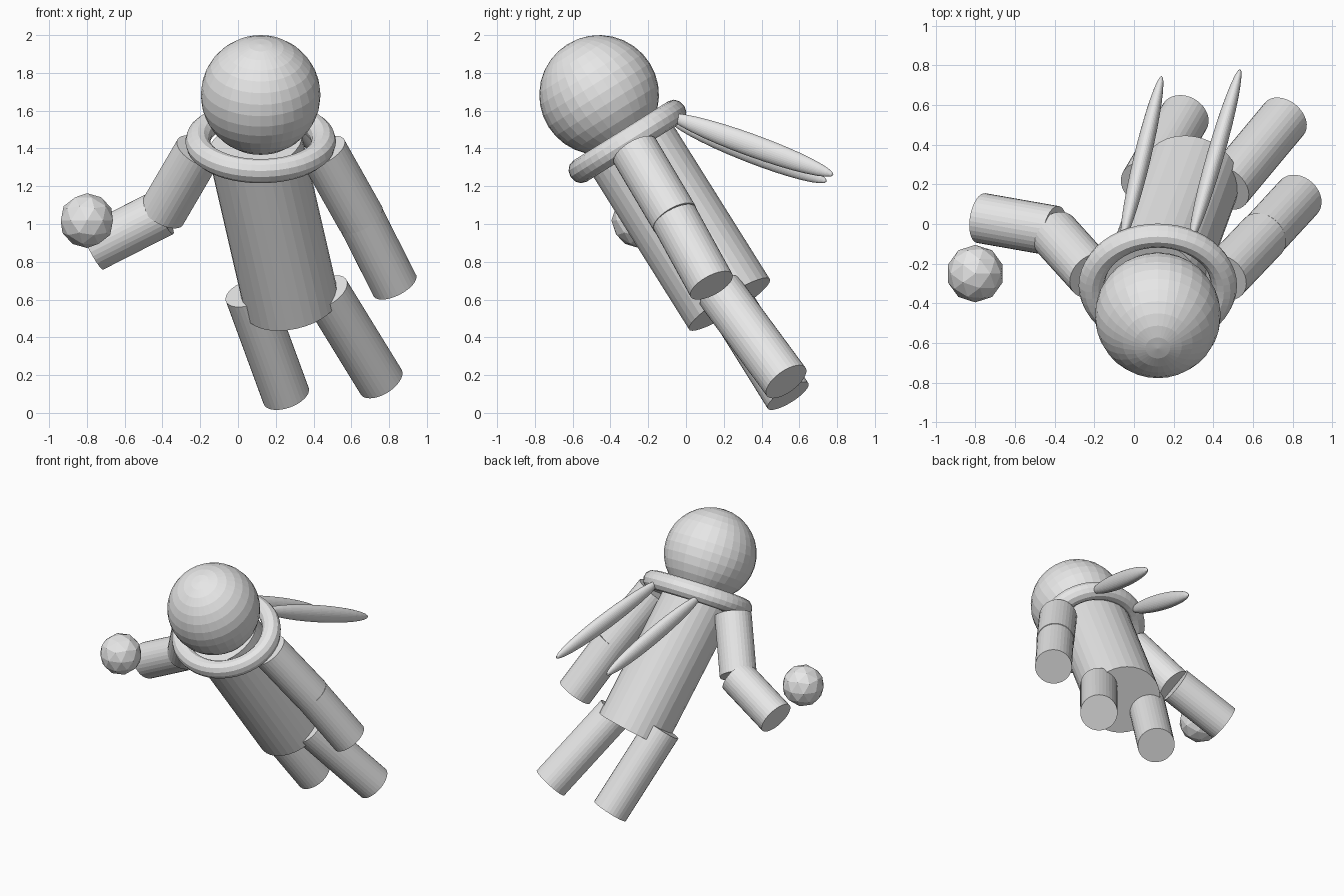
import bpy
import math
from mathutils import Vector, Matrix

cube = bpy.data.objects.get("Cube")
if cube:
    bpy.data.objects.remove(cube, do_unlink=True)

grey = bpy.data.materials.new("plain_grey")
grey.use_nodes = True
grey.diffuse_color = (0.8, 0.8, 0.8, 1)
grey.node_tree.nodes["Principled BSDF"].inputs["Base Color"].default_value = (0.8, 0.8, 0.8, 1)

TILT = math.radians(32)


def finish(name, matrix):
    """Name, place and colour the primitive just added."""
    obj = bpy.context.object
    obj.name = obj.data.name = name
    obj.matrix_world = matrix
    obj.data.materials.append(grey)
    return obj


def along(start, end, scale):
    """Matrix centred between two points with local z along them."""
    a, b = Vector(start), Vector(end)
    rot = (b - a).to_track_quat('Z', 'Y')
    return Matrix.LocRotScale((a + b) / 2, rot, Vector(scale))


def tube(name, start, end, radius):
    length = (Vector(end) - Vector(start)).length
    bpy.ops.mesh.primitive_cylinder_add(vertices=32, radius=radius, depth=length)
    return finish(name, along(start, end, (1, 1, 1)))


def streamer(name, start, end):
    length = (Vector(end) - Vector(start)).length
    bpy.ops.mesh.primitive_uv_sphere_add(segments=32, ring_count=16, radius=1)
    return finish(name, along(start, end, (0.043, 0.06, length / 2)))


# Head and collar lean forward together
lean = Matrix.Rotation(TILT, 4, 'X')
bpy.ops.mesh.primitive_uv_sphere_add(segments=32, ring_count=16, radius=0.317)
finish("head", Matrix.Translation((0.12, -0.46, 1.683)) @ lean)

bpy.ops.mesh.primitive_torus_add(major_radius=0.333, minor_radius=0.066,
                                 major_segments=48, minor_segments=12)
finish("collar", Matrix.Translation((0.12, -0.31, 1.437)) @ lean
       @ Matrix.Diagonal((1, 0.89, 1, 1)))

# Torso
tube("torso", (0.285, 0.23, 0.575), (0.09, -0.30, 1.42), 0.253)

# Arms
left_elbow = (0.65, -0.06, 1.03)
tube("left_upper_arm", (0.45, -0.27, 1.385), left_elbow, 0.129)
tube("left_forearm", left_elbow, (0.83, 0.135, 0.675), 0.126)
tube("right_upper_arm", (-0.21, -0.26, 1.385), (-0.40, -0.05, 1.06), 0.127)
tube("right_forearm", (-0.40, -0.035, 1.06), (-0.77, 0.03, 0.872), 0.127)

# Legs
tube("left_leg", (0.465, 0.18, 0.64), (0.757, 0.53, 0.165), 0.127)
tube("right_leg", (0.055, 0.20, 0.635), (0.255, 0.54, 0.09), 0.127)

# Streamers trailing from the collar
streamer("right_streamer", (-0.06, -0.09, 1.555), (0.14, 0.745, 1.225))
streamer("left_streamer", (0.285, -0.09, 1.575), (0.535, 0.78, 1.26))

# Faceted ball by the right hand
bpy.ops.mesh.primitive_ico_sphere_add(subdivisions=2, radius=0.145)
finish("ball", Matrix.Translation((-0.80, -0.25, 1.018)))
